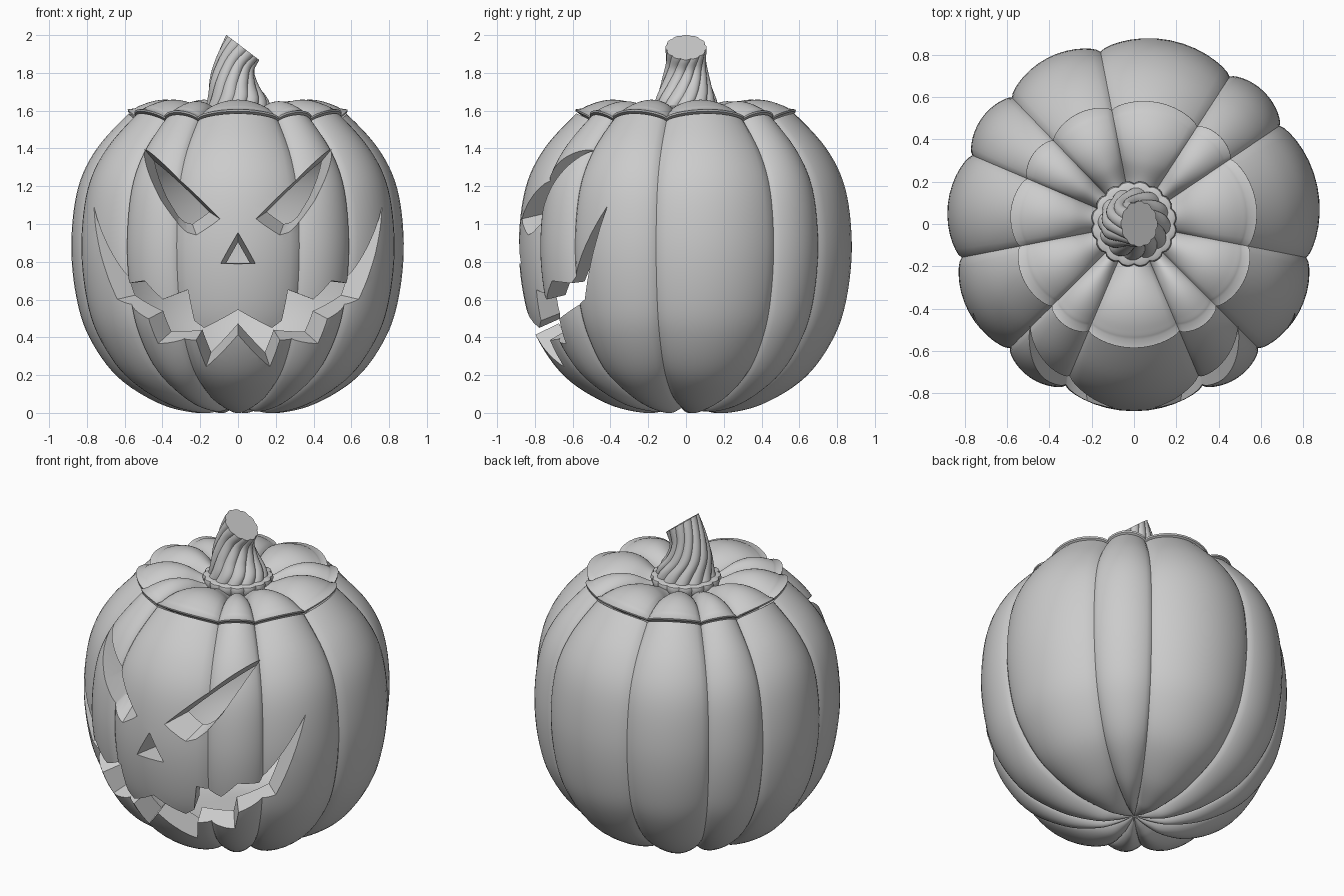
import bpy, bmesh
from math import sin, cos, pi, radians, sqrt, hypot
from mathutils import Vector

if "Cube" in bpy.data.objects:
    bpy.data.objects.remove(bpy.data.objects["Cube"])


def spline(pts, n):
    # Catmull-Rom through points of any dimension
    pts = [Vector(p) for p in pts]
    ext = [2 * pts[0] - pts[1]] + pts + [2 * pts[-1] - pts[-2]]
    out = []
    for i in range(len(pts) - 1):
        a, b, c, d = ext[i:i + 4]
        for k in range(n):
            t = k / n
            out.append(0.5 * (2 * b + (c - a) * t + (2 * a - 5 * b + 4 * c - d) * t * t
                              + (3 * b - a - 3 * c + d) * t ** 3))
    return out + [pts[-1]]


def make(name, rings, cap=False, smooth=True):
    # Skin a list of closed rings
    bm = bmesh.new()
    vs = [[bm.verts.new(p) for p in r] for r in rings]
    n = len(vs[0])
    for a, b in zip(vs, vs[1:]):
        for i in range(n):
            j = (i + 1) % n
            bm.faces.new((a[i], a[j], b[j], b[i]))
    if cap:
        caps = [bm.faces.new(vs[0]), bm.faces.new(vs[-1])]
        if not smooth:
            bmesh.ops.triangulate(bm, faces=caps)
    bmesh.ops.remove_doubles(bm, verts=bm.verts, dist=1e-5)
    bmesh.ops.recalc_face_normals(bm, faces=bm.faces)
    me = bpy.data.meshes.new(name)
    bm.to_mesh(me)
    bm.free()
    ob = bpy.data.objects.new(name, me)
    bpy.context.collection.objects.link(ob)
    return ob


def activate(ob):
    bpy.ops.object.select_all(action='DESELECT')
    ob.select_set(True)
    bpy.context.view_layer.objects.active = ob


def shade(ob, angle=32):
    activate(ob)
    bpy.ops.object.shade_smooth_by_angle(angle=radians(angle))


# Uneven ribs: groove angles around the pumpkin, and a lobe height at each angle
GROOVES = [-11, 34, 57, 101, 134, 157, 191, 225, 247, 293, 315, 349]
SEG = 14
around = []
for g0, g1 in zip(GROOVES, GROOVES[1:]):
    height = 1.0 if g1 - g0 > 30 else 0.85
    for k in range(SEG):
        t = (1 - cos(pi * k / SEG)) / 2
        t = 0.6 * t + 0.4 * k / SEG
        around.append((radians(g0 + (g1 - g0) * t), height * max(0, sin(pi * t)) ** 0.65))

# Outer rib-crest profile, bottom pole to top pole
STEP = 6
outer = spline([(0, .05), (.1, .015), (.22, 0), (.42, .05), (.64, .19), (.79, .4), (.86, .62),
                (.885, .9), (.85, 1.19), (.75, 1.4), (.58, 1.585),
                (.5, 1.635), (.4, 1.658), (.3, 1.645), (.2, 1.60), (.1, 1.57), (0, 1.56)], STEP)
CUT = 10 * STEP
ribbed = []
for i, p in enumerate(outer):
    a, b = outer[max(i - 1, 0)], outer[min(i + 1, len(outer) - 1)]
    d = (b - a).normalized()
    ribbed.append((p.x, p.y, d.y, -d.x, 0.055 * min(1, p.x / 0.2)))


def plain(pts):
    return [(p.x, p.y, 0, 0, 0) for p in spline(pts, 4)]


def revolve(name, prof):
    rings = []
    for r, z, nx, nz, depth in prof:
        ring = []
        for ang, lobe in around:
            off = -depth * (1 - lobe)
            rr = max(0, r + nx * off)
            ring.append((rr * cos(ang), rr * sin(ang), z + nz * off))
        rings.append(ring)
    return make(name, rings)


# Hollow body and matching lid
body = revolve("pumpkin_body", ribbed[:CUT + 1] + plain(
    [(.44, 1.47), (.62, 1.33), (.71, 1.15), (.74, .9), (.72, .62), (.65, .43), (.5, .24), (.3, .15), (0, .14)]))
r, z, nx, nz, depth = ribbed[CUT]
rim = [(r + .004, z + .012, nx, nz, depth), (r + .006, z + .022, nx, nz, depth)]
lid = revolve("pumpkin_lid", plain([(0, 1.44), (.2, 1.46), (.43, 1.485)]) + rim + ribbed[CUT + 2:])


# Face cutters: cones from a focus point through outlines on the front surface
def surface(x, z):
    for a, b in zip(outer[3 * STEP:CUT], outer[3 * STEP + 1:]):
        if a.y <= z <= b.y:
            rad = a.x + (b.x - a.x) * (z - a.y) / (b.y - a.y) - 0.015
            return Vector((x, -sqrt(max(.01, rad * rad - x * x)), z))


def carve(name, outline, focus):
    f = Vector(focus)
    pts = [surface(x, z) for x, z in outline]
    cutter = make(name, [[f + s * (p - f) for p in pts] for s in (.4, 1.3)], cap=True, smooth=False)
    cutter.hide_render = True
    activate(body)
    m = body.modifiers.new(name, 'BOOLEAN')
    m.operation, m.solver, m.object = 'DIFFERENCE', 'EXACT', cutter
    bpy.ops.object.modifier_apply(modifier=name)
    bpy.data.objects.remove(cutter)


eye = [(.515, 1.42), (.1, 1.03), (.125, 1.01), (.22, .94), (.27, .95), (.32, .99), (.41, 1.13), (.475, 1.28)]
for s in (1, -1):
    carve("eye_cutter", [(s * x, z) for x, z in eye], (s * .3, -.3, 1.16))
carve("nose_cutter", [(0, .95), (.09, .79), (-.09, .79)], (0, -.45, .80))
lower = [(.17, .24), (.225, .38), (.42, .37), (.47, .5), (.645, .6)]
upper = [(.59, .685), (.49, .7), (.40, .6), (.27, .65), (.235, .485), (.18, .45)]
half = lower + [(.75, 1.09)] + upper
mouth = [(0, .42)] + half + [(0, .55)] + [(-x, z) for x, z in reversed(half)]
carve("mouth_cutter", mouth, (0, -.1, .75))
shade(body)
shade(lid)


# Fluted rings for the stem, tilted about y
def fluted(x, z, r, tilt, twist, amp, lobes=12, per=8):
    ring = []
    for k in range(lobes * per):
        a = 2 * pi * k / (lobes * per)
        rr = r - amp + amp * 2 * abs(sin(a * lobes / 2)) ** .7 - amp * .4
        u, v = rr * cos(a + twist), rr * sin(a + twist)
        ring.append((x + u * cos(tilt), v, z - u * sin(tilt)))
    return ring


# Twisted stem with slanted cut top
path = spline([(0, 1.57, .18, 0), (0, 1.66, .157, .02), (-.02, 1.75, .128, .12),
               (-.012, 1.85, .106, .42), (.025, 1.935, .107, .65)], 6)
stem = make("stem", [fluted(p[0], p[1], p[2], p[3], 1.3 * i / (len(path) - 1),
                            .009 * (1 - .6 * i / (len(path) - 1)))
                     for i, p in enumerate(path)], cap=True)
shade(stem, 40)

# Scalloped collar under the stem
collar = make("stem_collar", [fluted(0, z, r, 0, 0, .006, 16, 6) for r, z in
                              [(.18, 1.55), (.192, 1.575), (.2, 1.60), (.195, 1.617), (.18, 1.624), (.15, 1.624)]],
              cap=True)
shade(collar, 40)
